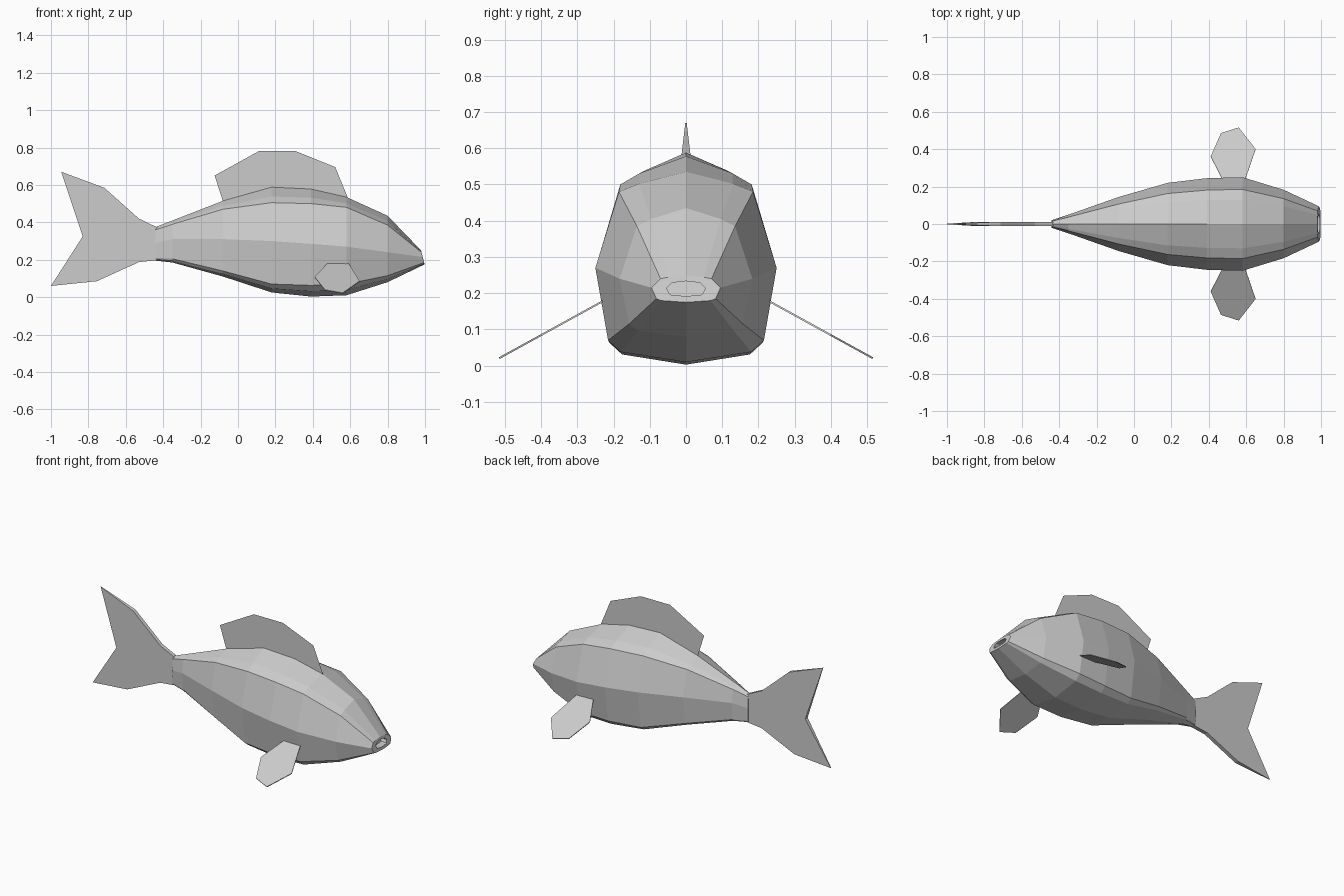
import bpy
import bmesh
from mathutils import Vector

cube = bpy.data.objects.get("Cube")
if cube:
    bpy.data.objects.remove(cube, do_unlink=True)

# One plain grey for the whole model
grey = bpy.data.materials.new("plain grey")
grey.use_nodes = True
colour = (0.6, 0.6, 0.6, 1.0)
grey.diffuse_color = colour
shader = next(n for n in grey.node_tree.nodes if n.type == "BSDF_PRINCIPLED")
shader.inputs["Base Color"].default_value = colour


def make_object(name, bm, fix_normals=True):
    if fix_normals:
        bmesh.ops.recalc_face_normals(bm, faces=bm.faces)
    mesh = bpy.data.meshes.new(name)
    bm.to_mesh(mesh)
    bm.free()
    mesh.materials.append(grey)
    obj = bpy.data.objects.new(name, mesh)
    bpy.context.scene.collection.objects.link(obj)
    return obj


def loft(name, rings):
    """Skin a list of closed rings and cap both ends."""
    bm = bmesh.new()
    loops = [[bm.verts.new(p) for p in ring] for ring in rings]
    count = len(rings[0])
    for a, b in zip(loops, loops[1:]):
        for i in range(count):
            j = (i + 1) % count
            bm.faces.new((a[i], a[j], b[j], b[i]))
    bm.faces.new(loops[0])
    bm.faces.new(loops[-1])
    return make_object(name, bm)


def body_ring(x, width, top, shoulder, middle, lower, bottom):
    """Twelve-sided section with bevelled shoulders and lower corners."""
    half = [
        (0.52 * width, top + 0.6 * (shoulder - top)),
        (0.74 * width, shoulder),
        (width, middle),
        (0.86 * width, lower),
        (0.72 * width, bottom + 0.47 * (lower - bottom)),
    ]
    outline = [(0, top)] + half + [(0, bottom)] + [(-y, z) for y, z in reversed(half)]
    return [Vector((x, y, z)) for y, z in outline]


# Body: x, half width, then heights from the back to the belly
sections = [
    (-0.44, 0.02, 0.375, 0.36, 0.29, 0.21, 0.195),
    (-0.35, 0.05, 0.41, 0.39, 0.31, 0.205, 0.185),
    (-0.08, 0.145, 0.515, 0.47, 0.31, 0.14, 0.11),
    (0.18, 0.22, 0.588, 0.505, 0.30, 0.07, 0.025),
    (0.39, 0.245, 0.578, 0.50, 0.285, 0.063, 0.003),
    (0.58, 0.25, 0.535, 0.48, 0.27, 0.07, 0.01),
    (0.80, 0.183, 0.435, 0.385, 0.24, 0.115, 0.08),
    (0.988, 0.095, 0.25, 0.24, 0.215, 0.185, 0.175),
]
rings = [body_ring(*s) for s in sections]

# Snout leans back, with a recessed mouth slot
snout = rings[-1]
centre = Vector((0.988, 0, 0.213))
for p in snout:
    p.x += 0.25 * (centre.z - p.z)
lip = []
for p in snout:
    d = p - centre
    lip.append(centre + Vector((d.x * 0.6, d.y * 0.56, d.z * 0.55)))
recess = [p - Vector((0.04, 0, 0)) for p in lip]
loft("body", rings + [lip, recess])

# Tail: thin slab whose two tips narrow to an edge
tail = [
    (-0.43, 0.372), (-0.53, 0.42), (-0.715, 0.585), (-0.945, 0.67),
    (-0.83, 0.325), (-1.0, 0.06), (-0.755, 0.085), (-0.53, 0.187), (-0.43, 0.198),
]
tips = (3, 5)
sides = []
for side in (-1, 1):
    sides.append([
        Vector((x, side * (0.002 if i in tips else 0.012), z))
        for i, (x, z) in enumerate(tail)
    ])
loft("tail_fin", sides)


def sheet(name, points):
    bm = bmesh.new()
    bm.faces.new([bm.verts.new(p) for p in points])
    return make_object(name, bm, fix_normals=False)


# Back fin: single flat sheet
back_fin = [(-0.08, 0.51), (0.59, 0.525), (0.52, 0.695), (0.31, 0.78), (0.11, 0.78), (-0.125, 0.65)]
sheet("back_fin", [(x, 0, z) for x, z in back_fin])

# Side fins: thin sheets sloping down and outwards
side_fin = [(0.48, 0.225), (0.41, 0.36), (0.465, 0.485), (0.56, 0.515), (0.65, 0.40), (0.59, 0.225)]
for name, side in (("left_side_fin", 1), ("right_side_fin", -1)):
    # the front faces -y, but the snout points along +x
    points = [(x, side * y, 0.175 - 0.55 * (y - 0.235)) for x, y in side_fin]
    if side > 0:
        points.reverse()
    fin = sheet(name, points)
    thick = fin.modifiers.new("thickness", "SOLIDIFY")
    thick.thickness = 0.005
    thick.offset = 0
